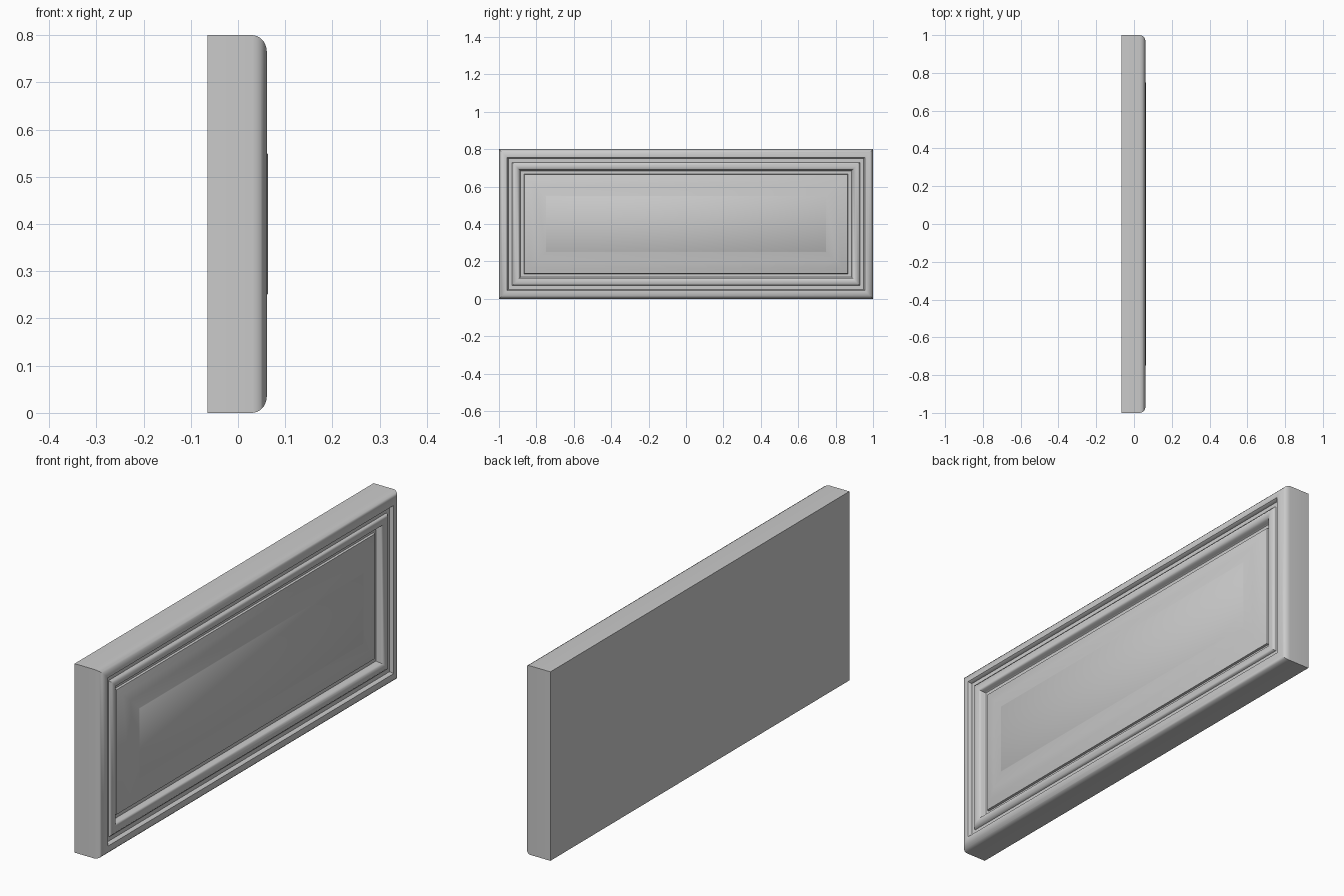
import bpy, bmesh, math

if "Cube" in bpy.data.objects:
    bpy.data.objects.remove(bpy.data.objects["Cube"])

WIDTH, HEIGHT = 2.0, 0.8

# Moulding cross-section: (inset from the outer edge, depth position along x)
profile = [(0.0, -0.065), (0.0, 0.03)]
# rounded outer edge
for i in range(1, 6):
    a = math.radians(90 * i / 5)
    profile.append((0.035 * (1 - math.cos(a)), 0.03 + 0.031 * math.sin(a)))
# first groove, bead, second groove
profile += [(0.044, 0.060), (0.048, 0.054), (0.050, 0.044), (0.070, 0.044),
            (0.072, 0.050), (0.080, 0.056), (0.092, 0.058), (0.104, 0.054),
            (0.110, 0.046), (0.112, 0.032), (0.116, 0.027), (0.134, 0.027)]
# raised centre field: short step then a gentle sweep to the flat
profile += [(0.136, 0.036), (0.165, 0.047), (0.20, 0.056), (0.25, 0.0615), (0.252, 0.063)]


def ring(bm, inset, x):
    y, z0, z1 = WIDTH / 2 - inset, inset, HEIGHT - inset
    return [bm.verts.new(p) for p in
            ((x, -y, z0), (x, y, z0), (x, y, z1), (x, -y, z1))]


# Panel: nested mitred rectangles joined ring to ring
bm = bmesh.new()
rings = [ring(bm, d, x) for d, x in profile]
for a, b in zip(rings, rings[1:]):
    for i in range(4):
        j = (i + 1) % 4
        bm.faces.new((a[i], a[j], b[j], b[i]))
bm.faces.new(rings[-1])
bm.faces.new(rings[0][::-1])
bmesh.ops.recalc_face_normals(bm, faces=bm.faces)

mesh = bpy.data.meshes.new("drawer_front_panel")
bm.to_mesh(mesh)
bm.free()
panel = bpy.data.objects.new("drawer_front_panel", mesh)
bpy.context.collection.objects.link(panel)

# Smooth mouldings, crisp mitres
bpy.context.view_layer.objects.active = panel
panel.select_set(True)
bpy.ops.object.shade_smooth_by_angle(angle=math.radians(40))
